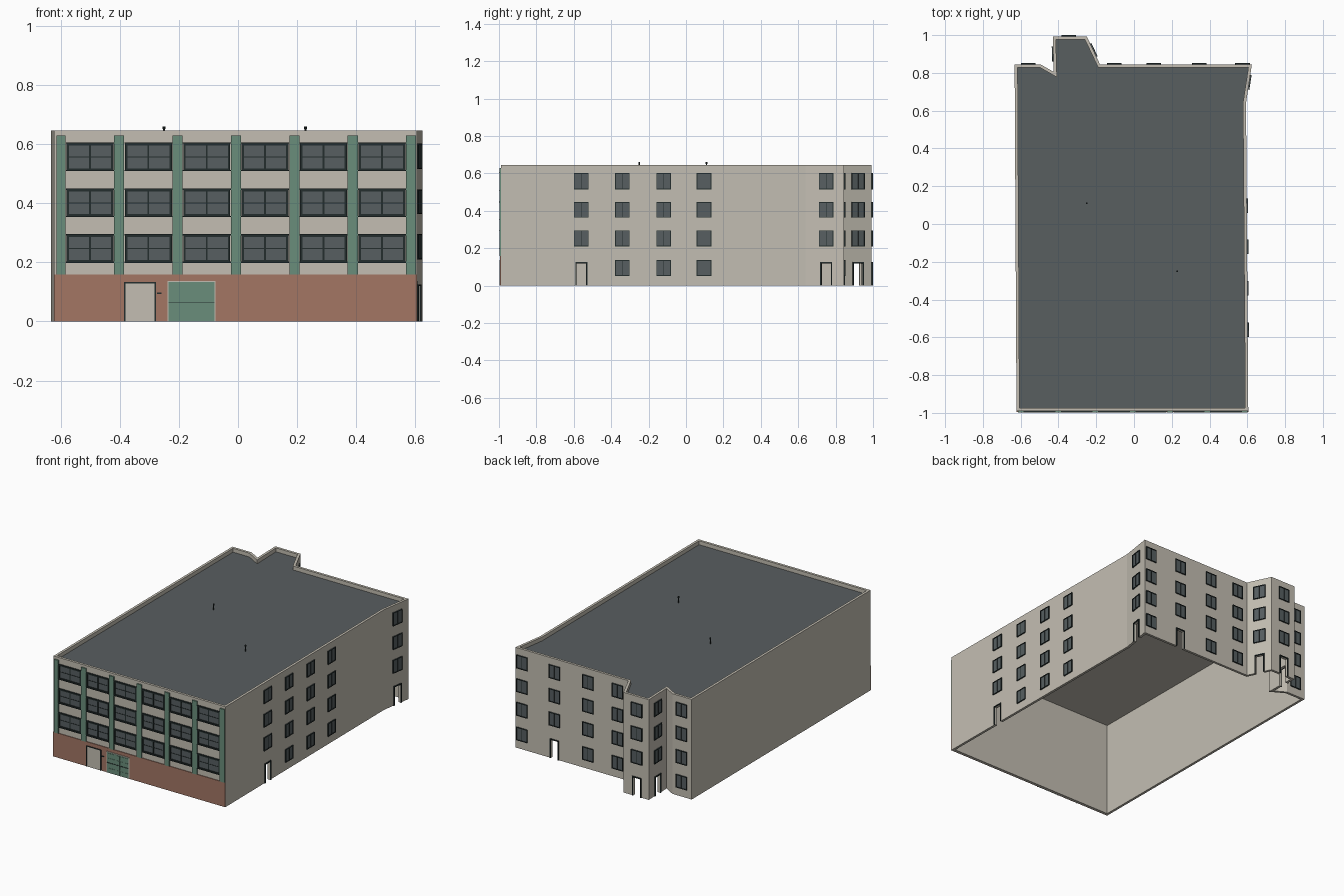
import bpy, bmesh, math
from mathutils import Vector, Matrix

cube = bpy.data.objects.get("Cube")
if cube:
    bpy.data.objects.remove(cube, do_unlink=True)


def material(name, *rgb):
    lin = [((c / 255 + 0.055) / 1.055) ** 2.4 for c in rgb] + [1]
    m = bpy.data.materials.new(name)
    m.use_nodes = True
    m.diffuse_color = lin
    bsdf = m.node_tree.nodes["Principled BSDF"]
    bsdf.inputs["Base Color"].default_value = lin
    bsdf.inputs["Roughness"].default_value = 0.8
    return m


PLASTER = material("beige plaster", 195, 190, 178)
BRICK = material("brick red", 163, 118, 100)
GREEN = material("muted green", 106, 141, 123)
SLATE = material("slate roof", 89, 94, 96)
GLASS = material("grey glass", 87, 95, 97)
DARK = material("dark frame", 35, 45, 45)

HEIGHT, ROOF, WALL = 0.645, 0.62, 0.016

# Footprint, counter-clockwise from the front corner
OUTLINE = [Vector(p) for p in (
    (-.622, -.99), (.605, -.99), (.593, .64), (.624, .845), (-.18, .845),
    (-.25, .993), (-.43, .993), (-.425, .805), (-.495, .845), (-.632, .845))]


def outward(a, b):
    t = (b - a).normalized()
    return t, Vector((t.y, -t.x))


def inset(points, d):
    result = []
    for i, p in enumerate(points):
        n1 = outward(points[i - 1], p)[1]
        n2 = outward(p, points[(i + 1) % len(points)])[1]
        result.append(p - (n1 + n2) * d / (1 + n1.dot(n2)))
    return result


def finish(bm, name, *mats):
    bmesh.ops.recalc_face_normals(bm, faces=bm.faces)
    mesh = bpy.data.meshes.new(name)
    bm.to_mesh(mesh)
    bm.free()
    for m in mats:
        mesh.materials.append(m)
    obj = bpy.data.objects.new(name, mesh)
    bpy.context.collection.objects.link(obj)
    return obj


class Part:
    """Boxes placed on a wall: u along it, d outward from it, z up."""

    def __init__(self, name, mat):
        self.name, self.mat, self.bm = name, mat, bmesh.new()

    def box(self, spot, u0, u1, d0, d1, z0, z1):
        o, t, n = spot
        c = o + t * (u0 + u1) / 2 + n * (d0 + d1) / 2
        axes = Matrix((t.to_3d(), n.to_3d(), (0, 0, 1))).transposed().to_4x4()
        size = Matrix.Diagonal((u1 - u0, d1 - d0, z1 - z0, 1))
        place = Matrix.Translation((c.x, c.y, (z0 + z1) / 2))
        bmesh.ops.create_cube(self.bm, size=1, matrix=place @ axes @ size)

    def frame(self, spot, u0, u1, z0, z1, w, d, sill=True):
        self.box(spot, u0, u0 + w, 0, d, z0, z1)
        self.box(spot, u1 - w, u1, 0, d, z0, z1)
        self.box(spot, u0 + w, u1 - w, 0, d, z1 - w, z1)
        if sill:
            self.box(spot, u0 + w, u1 - w, 0, d, z0, z0 + w)

    def done(self):
        return finish(self.bm, self.name, self.mat)


def spot_on(edge, coord):
    a, b = OUTLINE[edge], OUTLINE[(edge + 1) % len(OUTLINE)]
    t, n = outward(a, b)
    k = 0 if abs(t.x) > abs(t.y) else 1
    return a.lerp(b, (coord - a[k]) / (b[k] - a[k])), t, n


# Hollow outer walls with parapet
bm = bmesh.new()
inner = inset(OUTLINE, WALL)
rings = [[bm.verts.new((p.x, p.y, z)) for p in pts] for pts, z in
         ((OUTLINE, 0), (OUTLINE, HEIGHT), (inner, HEIGHT), (inner, 0))]
for r in range(4):
    lo, hi = rings[r], rings[(r + 1) % 4]
    for i in range(len(lo)):
        j = (i + 1) % len(lo)
        bm.faces.new((lo[i], lo[j], hi[j], hi[i]))
walls = finish(bm, "outer_walls", PLASTER)

# Roof slab, plaster below and slate above
bm = bmesh.new()
base = bm.faces.new([bm.verts.new((p.x, p.y, ROOF - .008)) for p in inner])
up = bmesh.ops.extrude_face_region(bm, geom=[base])["geom"]
bmesh.ops.translate(bm, vec=(0, 0, .008),
                    verts=[v for v in up if isinstance(v, bmesh.types.BMVert)])
bmesh.ops.recalc_face_normals(bm, faces=bm.faces)
for f in bm.faces:
    f.material_index = 1 if f.normal.z > .5 else 0
finish(bm, "roof", PLASTER, SLATE)

# Side and back windows and open doorways
FLOORS = [(.052, .136), (.21, .296), (.363, .447), (.515, .601)]
COLUMNS = [(1, -.56, True), (1, -.34, False), (1, -.12, False), (1, .096, False),
           (2, .75, True), (3, .575, False), (3, .345, True), (3, .105, False),
           (3, -.105, False), (4, .92, True), (5, -.345, True), (6, .90, True),
           (8, -.56, False)]
glass = Part("side_window_glass", GLASS)
frames = Part("side_window_frames", DARK)
door_frames = Part("side_door_frames", DARK)
cutter = Part("doorway_cutter", DARK)
for edge, coord, has_door in COLUMNS:
    spot = spot_on(edge, coord)
    for z0, z1 in FLOORS[has_door:]:
        glass.box(spot, -.036, .036, 0, .003, z0, z1)
        frames.frame(spot, -.039, .039, z0, z1, .004, .007)
        frames.box(spot, -.001, .001, .003, .006, z0, z1)
    if has_door:
        door_frames.frame(spot, -.032, .032, 0, .125, .006, .006, sill=False)
        cutter.box(spot, -.026, .026, -.05, .02, -.02, .119)
for part in (glass, frames, door_frames):
    part.done()

# Cut the doorways
cut = cutter.done()
cut.hide_render = True
mod = walls.modifiers.new("doorways", "BOOLEAN")
mod.operation, mod.solver, mod.object = "DIFFERENCE", "EXACT", cut
bpy.context.view_layer.update()
graph = bpy.context.evaluated_depsgraph_get()
mesh = bpy.data.meshes.new_from_object(walls.evaluated_get(graph))
walls.modifiers.clear()
walls.data = mesh
bpy.data.objects.remove(cut, do_unlink=True)

# Front facade: brick base, pilasters and wide windows
front = spot_on(0, 0)
BAND, PITCH, FIRST = .158, .1975, -.5995
brick = Part("brick_base", BRICK)
brick.box(front, -.622, .605, 0, .004, 0, BAND)
brick.done()

pilasters = Part("pilasters", GREEN)
glass = Part("front_window_glass", GLASS)
frames = Part("front_window_frames", DARK)
for i in range(7):
    x = FIRST + i * PITCH
    pilasters.box(front, max(x - .017, -.614), min(x + .017, .602), 0, .008, BAND, .629)
    if i == 6:
        break
    u0, u1 = x + .0195, x + PITCH - .0195
    mid = (u0 + u1) / 2
    for z0, z1 in ((.2, .293), (.355, .447), (.51, .603)):
        glass.box(front, u0, u1, 0, .002, z0, z1)
        frames.frame(front, u0, u1, z0, z1, .008, .007)
        frames.box(front, mid - .003, mid + .003, .002, .005, z0, z1)
        frames.box(front, u0, u1, .002, .004, (z0 + z1) / 2 - .0015, (z0 + z1) / 2 + .0015)
        for z in (z0, z1):
            frames.box(front, u0 - .002, u1 + .002, 0, .009, z - .002, z + .002)
for part in (pilasters, glass, frames):
    part.done()

# Front entrance door
door = Part("front_door", PLASTER)
door.box(front, -.383, -.281, 0, .005, 0, .13)
door.done()
trim = Part("front_door_frame", DARK)
trim.frame(front, -.386, -.278, 0, .134, .005, .008, sill=False)
trim.box(front, -.274, -.259, .004, .008, .092, .098)
trim.done()

# Garage door with raised panels
garage = Part("garage_door", GREEN)
garage.box(front, -.235, -.08, 0, .005, 0, .133)
for col in range(5):
    for row in range(4):
        u, z = -.229 + col * .0296, .006 + row * .032
        garage.box(front, u, u + .025, .005, .007, z, z + .025)
garage.done()
surround = Part("garage_surround", PLASTER)
surround.frame(front, -.239, -.076, 0, .137, .004, .008, sill=False)
surround.done()
rail = Part("garage_rail", DARK)
rail.box(front, -.235, -.08, .005, .0075, .064, .0665)
rail.done()

# Roof vent pipes
for name, x, y in (("left_vent", .228, -.25), ("right_vent", -.25, .11)):
    bm = bmesh.new()
    for radius, z0, z1 in ((.003, ROOF, .65), (.005, .65, .66)):
        bmesh.ops.create_cone(bm, cap_ends=True, segments=8, radius1=radius,
                              radius2=radius, depth=z1 - z0,
                              matrix=Matrix.Translation((x, y, (z0 + z1) / 2)))
    finish(bm, name, DARK)
